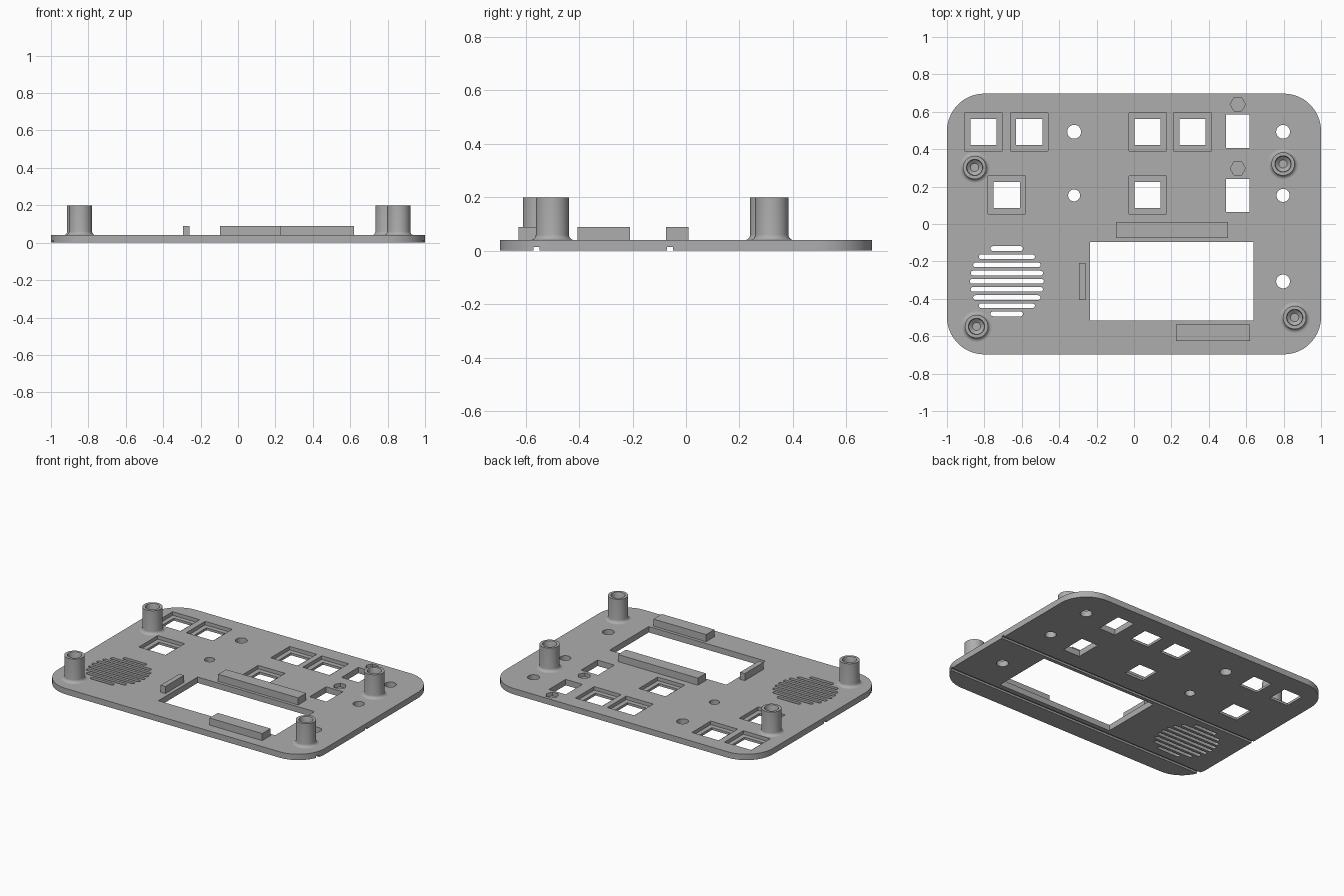
import bpy, bmesh, math

if "Cube" in bpy.data.objects:
    bpy.data.objects.remove(bpy.data.objects["Cube"])

TOP = 0.04          # panel thickness
gray = bpy.data.materials.new("plain gray")
gray.diffuse_color = (0.42, 0.42, 0.42, 1)
gray.use_nodes = True
gray.node_tree.nodes["Principled BSDF"].inputs["Base Color"].default_value = gray.diffuse_color


def finish(name, bm, smooth=True):
    bmesh.ops.recalc_face_normals(bm, faces=bm.faces[:])
    me = bpy.data.meshes.new(name)
    bm.to_mesh(me)
    bm.free()
    me.materials.append(gray)
    ob = bpy.data.objects.new(name, me)
    bpy.context.collection.objects.link(ob)
    if smooth:
        bpy.ops.object.select_all(action='DESELECT')
        bpy.context.view_layer.objects.active = ob
        ob.select_set(True)
        bpy.ops.object.shade_smooth_by_angle(angle=math.radians(30))
    return ob


def prism(bm, outline, z0, z1):
    """Extrude a closed 2D outline between two heights."""
    low = [bm.verts.new((x, y, z0)) for x, y in outline]
    high = [bm.verts.new((x, y, z1)) for x, y in outline]
    bm.faces.new(low[::-1])
    bm.faces.new(high)
    n = len(low)
    for i in range(n):
        j = (i + 1) % n
        bm.faces.new((low[i], low[j], high[j], high[i]))


def rect(x0, x1, y0, y1):
    return [(x0, y0), (x1, y0), (x1, y1), (x0, y1)]


def square(x, y, s):
    return rect(x - s / 2, x + s / 2, y - s / 2, y + s / 2)


def circle(x, y, r, n=32):
    return [(x + r * math.cos(2 * math.pi * i / n), y + r * math.sin(2 * math.pi * i / n))
            for i in range(n)]


def rounded(x, y, hx, hy, r, n):
    """Rounded rectangle with half sizes hx, hy and corner radius r."""
    pts = []
    for k, (sx, sy) in enumerate(((1, 1), (-1, 1), (-1, -1), (1, -1))):
        for i in range(n + 1):
            a = math.pi / 2 * (k + i / n)
            pts.append((x + sx * (hx - r) + r * math.cos(a), y + sy * (hy - r) + r * math.sin(a)))
    return pts


# Panel
bm = bmesh.new()
prism(bm, rounded(0, 0, 1, 0.697, 0.2, 16), 0, TOP)
panel = finish("panel", bm, False)

# Recesses: button seats, hex nut pockets, grooves in the underside
buttons = [(-0.804, 0.492), (-0.56, 0.492), (0.073, 0.492), (0.313, 0.492),
           (-0.68, 0.155), (0.073, 0.155)]
recess = bmesh.new()
for x, y in buttons:
    prism(recess, square(x, y, 0.202), 0.016, 0.1)
for y in (0.64, 0.297):
    prism(recess, circle(0.555, y, 0.041, 6), 0.016, 0.1)
for y in (-0.56, -0.06):
    prism(recess, rect(-1.1, 1.1, y - 0.011, y + 0.011), -0.1, 0.013)

# Through openings: buttons, switches, display window, round holes
holes = bmesh.new()
for x, y in buttons:
    prism(holes, square(x, y, 0.14), -0.1, 0.1)
for y0, y1 in ((0.406, 0.585), (0.064, 0.24)):
    prism(holes, rect(0.492, 0.618, y0, y1), -0.1, 0.1)
prism(holes, rect(-0.235, 0.64, -0.516, -0.096), -0.1, 0.1)
for x, y, r in ((-0.32, 0.493, 0.037), (-0.32, 0.153, 0.032), (0.797, 0.493, 0.037),
                (0.797, 0.153, 0.035), (0.797, -0.307, 0.037)):
    prism(holes, circle(x, y, r), -0.1, 0.1)

# Speaker grille slots
half_lengths = (0.198, 0.193, 0.18, 0.15, 0.087)
for i in range(-4, 5):
    prism(holes, rounded(-0.68, -0.306 + i * 0.0437, half_lengths[abs(i)], 0.0125, 0.0124, 4),
          -0.1, 0.1)

# Cut the panel
bpy.context.view_layer.objects.active = panel
for name, bm in (("recess_cutter", recess), ("hole_cutter", holes)):
    cutter = finish(name, bm, False)
    cutter.hide_render = True
    mod = panel.modifiers.new(name, 'BOOLEAN')
    mod.operation = 'DIFFERENCE'
    mod.solver = 'EXACT'
    mod.object = cutter
    bpy.context.view_layer.objects.active = panel
    bpy.ops.object.modifier_apply(modifier=name)
    bpy.data.objects.remove(cutter)
bpy.ops.object.select_all(action='DESELECT')
panel.select_set(True)
bpy.ops.object.shade_smooth_by_angle(angle=math.radians(30))

# Support ribs around the display
for name, box in (("upper_rib", (-0.096, 0.503, -0.075, 0.01)),
                  ("lower_rib", (0.225, 0.62, -0.626, -0.537)),
                  ("side_rib", (-0.294, -0.259, -0.407, -0.209))):
    bm = bmesh.new()
    prism(bm, rect(*box), TOP, 0.088)
    finish(name, bm, False)

# Screw bosses: flared foot, tube wall, blind bore with a conical floor
fillet = [(0.082 - 0.02 * math.sin(a), 0.06 - 0.02 * math.cos(a))
          for a in (math.pi / 2 * i / 5 for i in range(6))]
profile = fillet + [(0.062, 0.2), (0.044, 0.2), (0.040, 0.19), (0.040, 0.06), (0.022, 0.045)]
SEG = 40
for i, (x, y) in enumerate(((-0.852, 0.302), (0.797, 0.321), (-0.842, -0.548), (0.859, -0.5))):
    bm = bmesh.new()
    rings = [[bm.verts.new((px, py, z)) for px, py in circle(x, y, r, SEG)] for r, z in profile]
    for a, b in zip(rings, rings[1:]):
        for k in range(SEG):
            m = (k + 1) % SEG
            bm.faces.new((a[k], a[m], b[m], b[k]))
    bm.faces.new(rings[-1])
    finish("screw_boss_%d" % (i + 1), bm)
